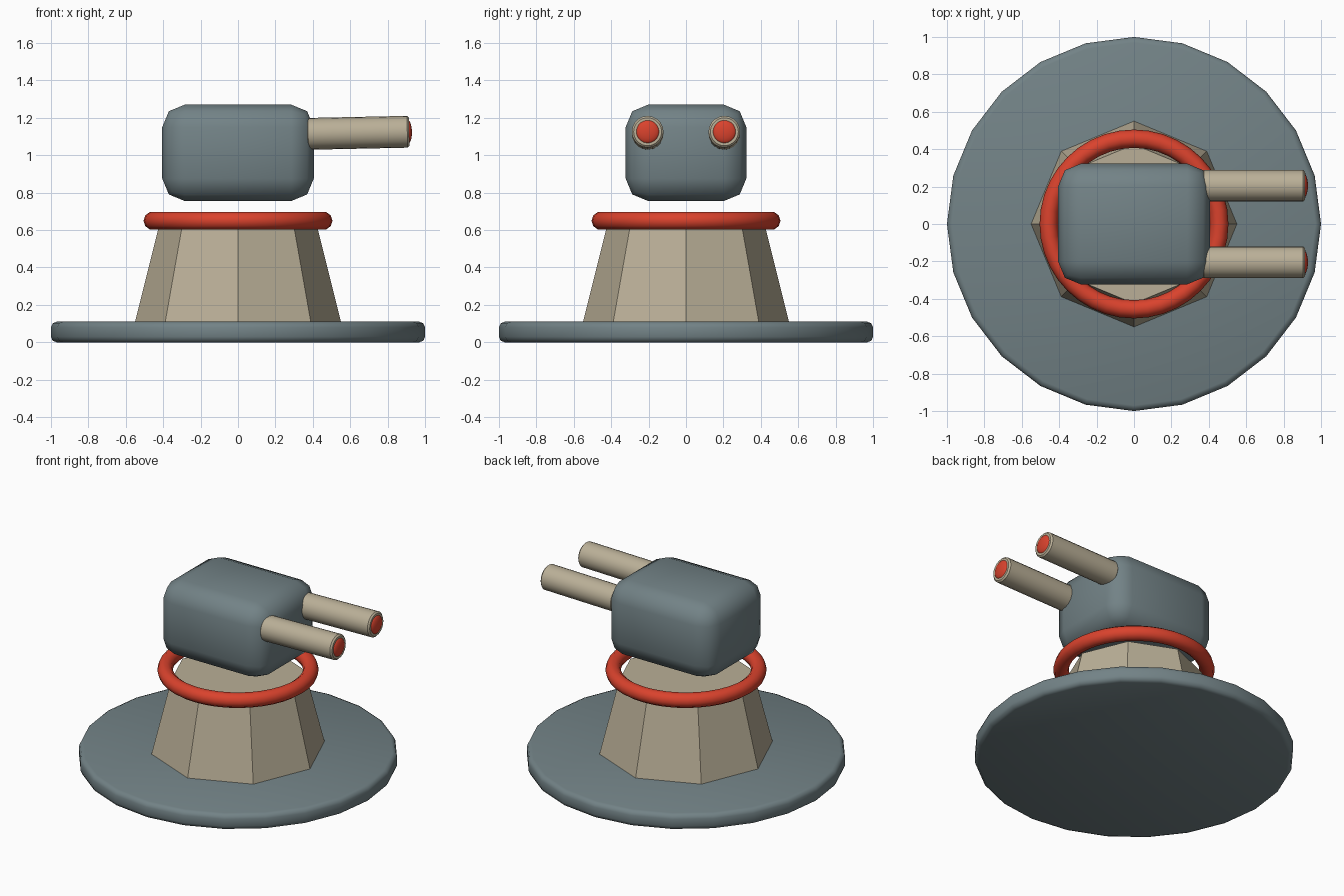
import bpy, math

if "Cube" in bpy.data.objects:
    bpy.data.objects.remove(bpy.data.objects["Cube"])


def material(name, rgb):
    m = bpy.data.materials.new(name)
    m.diffuse_color = (*rgb, 1)
    m.use_nodes = True
    m.node_tree.nodes["Principled BSDF"].inputs["Base Color"].default_value = m.diffuse_color
    return m


SLATE = material("slate grey", (0.17, 0.225, 0.24))
SAND = material("sand beige", (0.49, 0.43, 0.31))
RED = material("signal red", (0.70, 0.055, 0.026))


def finish(name, mat, bevel=0, segments=2, angle=30):
    """Name, colour, bevel and shade the active object."""
    ob = bpy.context.object
    ob.name = name
    ob.data.materials.append(mat)
    bpy.ops.object.transform_apply(location=False, rotation=True, scale=True)
    if bevel:
        mod = ob.modifiers.new("bevel", 'BEVEL')
        mod.width = bevel
        mod.segments = segments
        mod.limit_method = 'ANGLE'
        mod.angle_limit = math.radians(40)
        bpy.ops.object.modifier_apply(modifier=mod.name)
    if angle:
        bpy.ops.object.shade_smooth_by_angle(angle=math.radians(angle))
    return ob


# ground plate
bpy.ops.mesh.primitive_cylinder_add(vertices=24, radius=1, depth=0.11, location=(0, 0, 0.055))
finish("base_plate", SLATE, 0.03, 2, 50)

# eight-sided tapered pedestal
bpy.ops.mesh.primitive_cone_add(vertices=8, radius1=0.555, radius2=0.425, depth=0.52,
                                location=(0, 0, 0.35))
finish("pedestal", SAND, angle=0)

# collar ring
bpy.ops.mesh.primitive_torus_add(major_segments=40, minor_segments=10, major_radius=0.456,
                                 minor_radius=0.049, location=(0, 0, 0.65))
finish("collar_ring", RED, angle=60)

# rounded turret head
bpy.ops.mesh.primitive_cube_add(size=1, location=(0, 0, 1.013))
bpy.context.object.scale = (0.81, 0.645, 0.515)
finish("turret_head", SLATE, 0.12, 2, 60)

# twin barrels, tipped slightly upward, with domed muzzles
tilt = math.radians(1.2)
for side, y in (("left", 0.205), ("right", -0.205)):
    bpy.ops.mesh.primitive_cylinder_add(vertices=20, radius=0.085, depth=0.55,
                                        location=(0.64, y, 1.12),
                                        rotation=(0, math.pi / 2 - tilt, 0))
    finish(side + "_barrel", SAND, 0.01, 1, 40)
    bpy.ops.mesh.primitive_uv_sphere_add(segments=20, ring_count=10, radius=1,
                                         location=(0.908, y, 1.126),
                                         rotation=(0, math.pi / 2 - tilt, 0))
    bpy.context.object.scale = (0.064, 0.064, 0.022)
    finish(side + "_muzzle", RED, angle=60)
